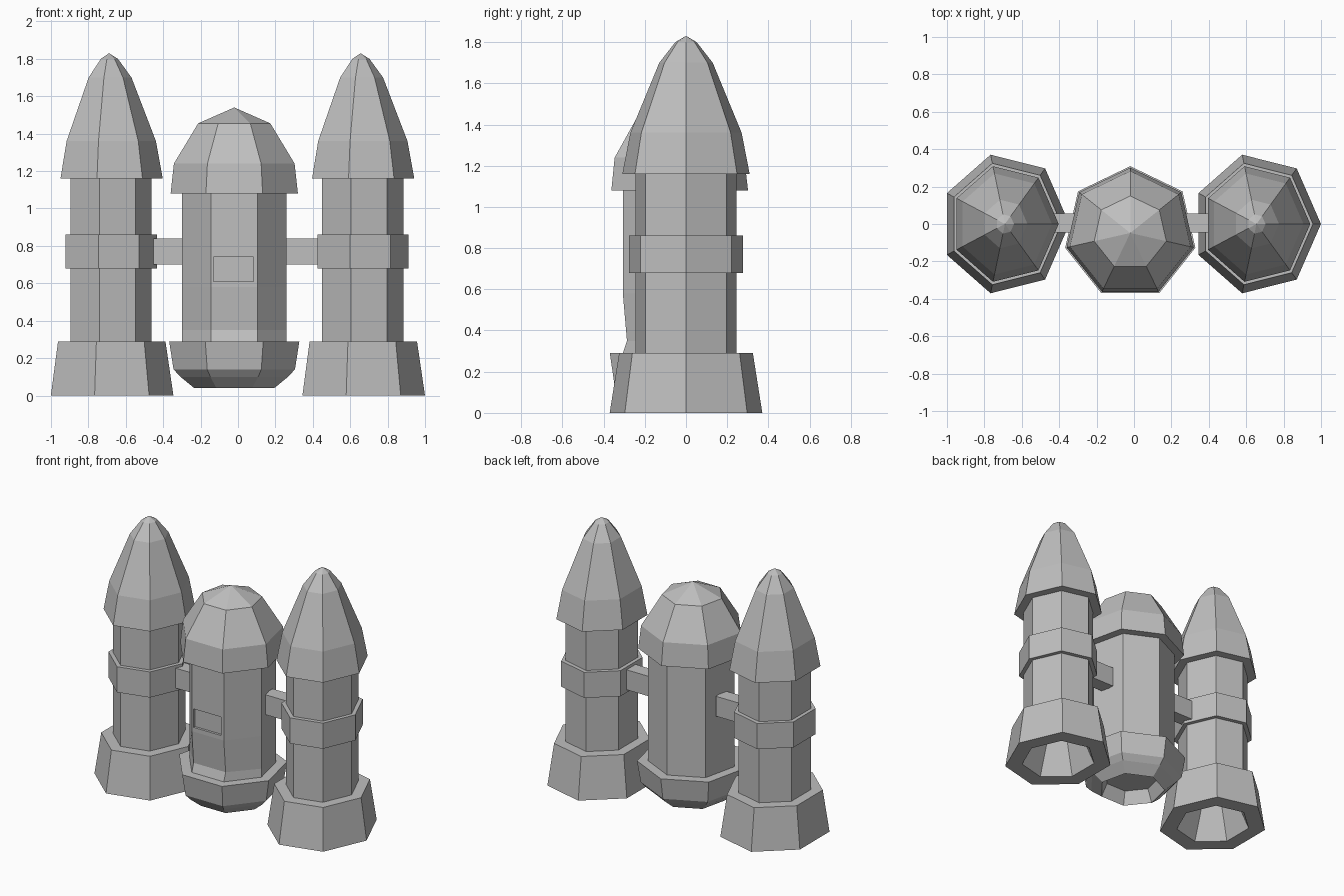
import bpy, bmesh
from math import cos, sin, pi, radians

cube = bpy.data.objects.get("Cube")
if cube:
    bpy.data.objects.remove(cube, do_unlink=True)

SIDES = 7

grey = bpy.data.materials.new("hull_grey")
grey.use_nodes = True
grey.diffuse_color = (0.52, 0.52, 0.52, 1)
grey.node_tree.nodes["Principled BSDF"].inputs["Base Color"].default_value = grey.diffuse_color


def finish(name, bm, loc=(0, 0, 0)):
    bmesh.ops.recalc_face_normals(bm, faces=bm.faces[:])
    mesh = bpy.data.meshes.new(name)
    bm.to_mesh(mesh)
    bm.free()
    mesh.materials.append(grey)
    obj = bpy.data.objects.new(name, mesh)
    obj.location = loc
    bpy.context.scene.collection.objects.link(obj)
    return obj


def lathe(name, profile, loc, start=0.0, squash=1.0, tweak=None):
    """Seven-sided solid from (radius, height) pairs; radius 0 makes a point."""
    bm = bmesh.new()
    rings = []
    for r, z in profile:
        if r == 0:
            rings.append([bm.verts.new((0, 0, z))] * SIDES)
            continue
        angles = [start + 2 * pi * i / SIDES for i in range(SIDES)]
        rings.append([bm.verts.new((squash * r * cos(a), r * sin(a), z)) for a in angles])
    for low, high in zip(rings, rings[1:]):
        for i in range(SIDES):
            j = (i + 1) % SIDES
            bm.faces.new(dict.fromkeys((low[i], low[j], high[j], high[i])))
    for ring in (rings[0], rings[-1]):
        if ring[0] is not ring[1]:
            bm.faces.new(ring)
    if tweak:
        tweak(bm)
    return finish(name, bm, loc)


def box(name, low, high):
    bm = bmesh.new()
    bmesh.ops.create_cube(bm, size=1)
    for v in bm.verts:
        v.co = [(a + b) / 2 + c * (b - a) for a, b, c in zip(low, high, v.co)]
    return finish(name, bm)


# Side boosters: hollow nozzle, tube, band and nose
BOOSTER = {
    "nozzle": [(.15, .25), (.26, 0), (.38, 0), (.333, .29)],
    "tube": [(.252, .27), (.252, 1.18)],
    "band": [(.283, .68), (.283, .86)],
    "nose": [(.317, 1.16), (.277, 1.36), (.133, 1.7), (.053, 1.8), (0, 1.83)],
}
for side, x in (("right", -.69), ("left", .655)):
    for part, profile in BOOSTER.items():
        lathe(f"{side}_booster_{part}", profile, (x, 0, 0), squash=.907)

# Central capsule: hollow base cup, body and dome
centre = (-.02, -.048, 0)
turn = radians(90)


def dent_front(bm):
    for v in bm.verts:
        if abs(v.co.z - .35) < .01 and v.co.y < -.2:
            v.co.y += .02


lathe("capsule_base", [(.18, .13), (.22, .04), (.295, .1), (.333, .14), (.357, .29)],
      centre, turn)
body = lathe("capsule_body", [(.287, .27), (.287, .29), (.287, .35), (.287, .58), (.287, 1.1)],
             centre, turn, tweak=dent_front)
lathe("capsule_dome", [(.349, 1.08), (.331, 1.24), (.198, 1.455), (0, 1.54)], centre, turn)

# Recessed hatch on the front of the body
cutter = box("hatch_cutter", (-.13, -.4, .61), (.083, -.29, .74))
cutter.hide_render = True
mod = body.modifiers.new("hatch", "BOOLEAN")
mod.operation = "DIFFERENCE"
mod.object = cutter
bpy.context.view_layer.objects.active = body
bpy.ops.object.modifier_apply(modifier=mod.name)
bpy.data.objects.remove(cutter, do_unlink=True)

# Struts joining the boosters to the capsule
box("right_strut", (-.48, -.045, .7), (-.27, .055, .84))
box("left_strut", (.23, -.045, .7), (.45, .055, .84))
